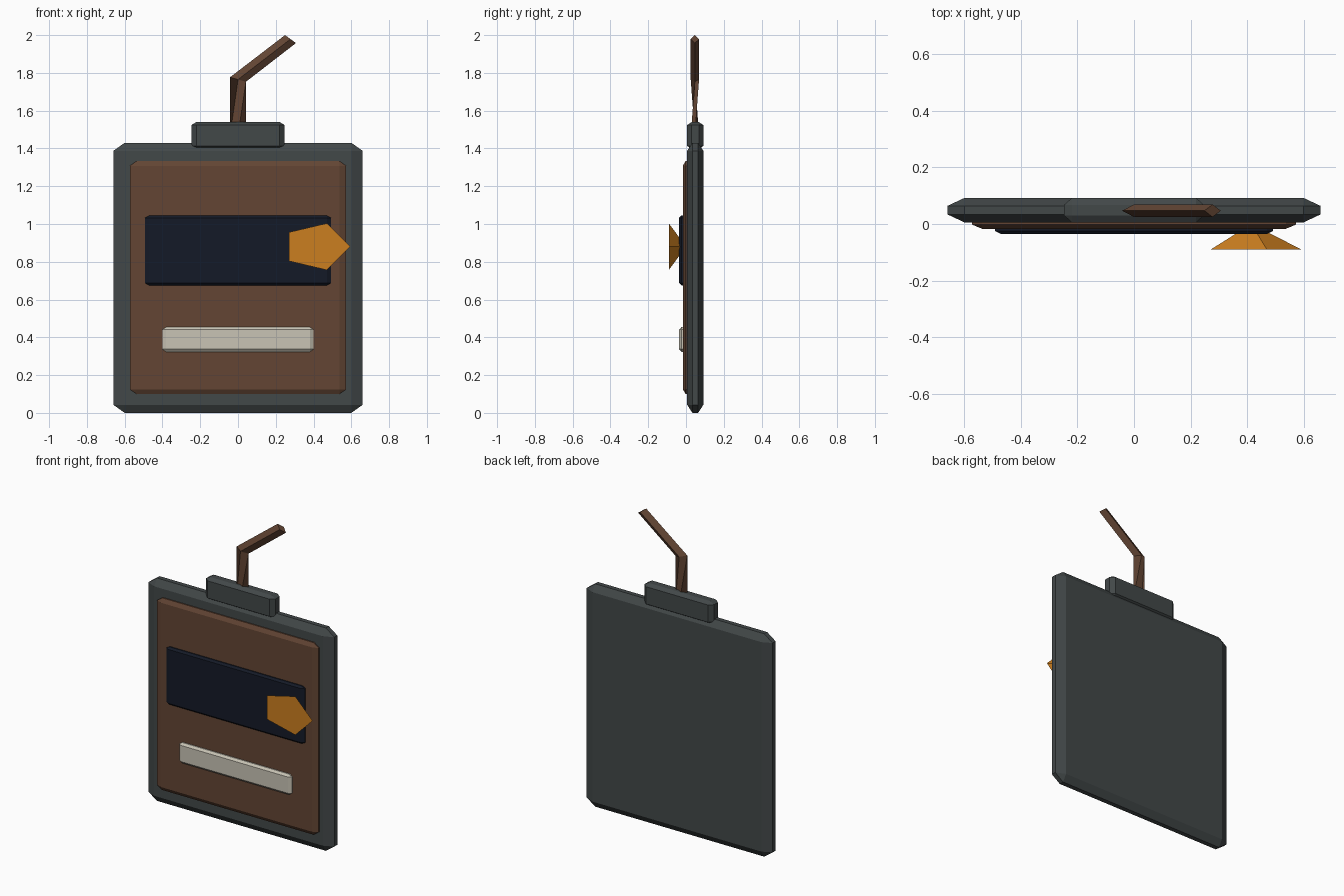
import bpy, bmesh
from math import cos, sin, tau
from mathutils import Vector

if "Cube" in bpy.data.objects:
    bpy.data.objects.remove(bpy.data.objects["Cube"])


def material(name, rgb):
    m = bpy.data.materials.new(name)
    m.diffuse_color = (*rgb, 1)
    m.use_nodes = True
    m.node_tree.nodes["Principled BSDF"].inputs["Base Color"].default_value = m.diffuse_color
    return m


SLATE = material("slate", (0.055, 0.065, 0.066))
BROWN = material("brown", (0.125, 0.06, 0.034))
NAVY = material("navy", (0.007, 0.010, 0.020))
CREAM = material("cream", (0.58, 0.55, 0.46))
AMBER = material("amber", (0.60, 0.21, 0.014))


def finish(name, bm, mat):
    bmesh.ops.recalc_face_normals(bm, faces=bm.faces[:])
    me = bpy.data.meshes.new(name)
    bm.to_mesh(me)
    bm.free()
    me.materials.append(mat)
    ob = bpy.data.objects.new(name, me)
    bpy.context.collection.objects.link(ob)
    return ob


def chamfer_box(name, lo, hi, cut, mat):
    """Box from lo to hi whose chamfer has its own size on each axis."""
    lo, hi, cut = Vector(lo), Vector(hi), Vector(cut)
    bm = bmesh.new()
    bmesh.ops.create_cube(bm, size=1)
    bmesh.ops.scale(bm, verts=bm.verts[:], vec=[(h - l) / c for l, h, c in zip(lo, hi, cut)])
    bmesh.ops.bevel(bm, geom=bm.edges[:], offset=1, segments=1, affect='EDGES')
    bmesh.ops.scale(bm, verts=bm.verts[:], vec=cut)
    bmesh.ops.translate(bm, verts=bm.verts[:], vec=(lo + hi) / 2)
    return finish(name, bm, mat)


# Board, hanger block and the layered front plates
chamfer_box("board", (-0.66, 0.006, 0), (0.66, 0.092, 1.43), (0.06, 0.028, 0.043), SLATE)
chamfer_box("hanger_block", (-0.247, 0.006, 1.397), (0.247, 0.092, 1.54), (0.027, 0.024, 0.016), SLATE)
chamfer_box("front_panel", (-0.573, -0.017, 0.10), (0.573, 0.025, 1.333), (0.036, 0.015, 0.025), BROWN)
chamfer_box("dark_band", (-0.492, -0.036, 0.675), (0.492, 0.0, 1.045), (0.022, 0.012, 0.012), NAVY)
chamfer_box("pale_strip", (-0.40, -0.036, 0.323), (0.40, 0.0, 0.455), (0.02, 0.012, 0.014), CREAM)

# Five-sided marker: flat face forward, narrowing to a point in the board
bm = bmesh.new()
rim = [bm.verts.new((0.415 + 0.179 * cos(i * tau / 5), -0.091, 0.88 + 0.13 * sin(i * tau / 5)))
       for i in range(5)]
tip = bm.verts.new((0.415, 0.0, 0.88))
bm.faces.new(rim)
for i in range(5):
    bm.faces.new((rim[i], rim[i - 1], tip))
finish("marker", bm, AMBER)

# Bent cord: diamond section, quarter twist below the bend
bm = bmesh.new()
rings = []
for (x, z), (dx, dz) in (((0, 1.47), (0.042, 0)),
                         ((0, 1.765), (0.042, -0.012)),
                         ((0.278, 1.979), (0.029, -0.021))):
    rings.append([bm.verts.new((x + a * dx, 0.047 + b * 0.022, z + a * dz))
                  for a, b in ((1, 0), (0, 1), (-1, 0), (0, -1))])
for lower, upper, twist in ((rings[0], rings[1], 1), (rings[1], rings[2], 0)):
    for i in range(4):
        j, k = (i + 1) % 4, (i + twist) % 4
        bm.faces.new((lower[i], lower[j], upper[(k + 1) % 4], upper[k]))
bm.faces.new(rings[0])
bm.faces.new(rings[2])
finish("cord", bm, BROWN)
